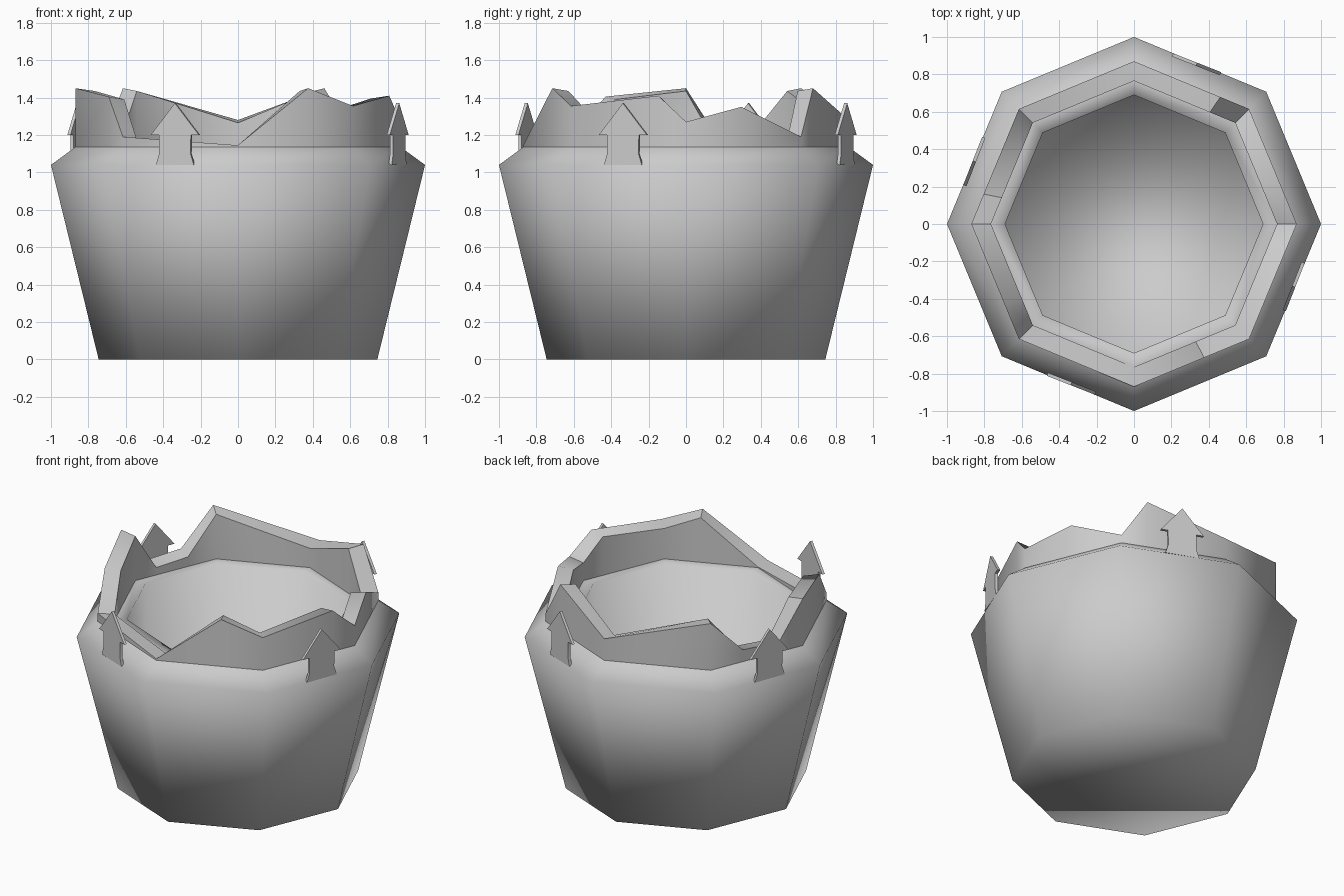
import bpy
import bmesh
from math import cos, sin, pi, radians, floor
from mathutils import Matrix, Vector

if "Cube" in bpy.data.objects:
    bpy.data.objects.remove(bpy.data.objects["Cube"], do_unlink=True)

SIDES = 8
RIM_R, INNER_R, MOUTH_R, RIM_Z = 0.87, 0.765, 0.69, 1.135

grey = bpy.data.materials.new("stone_grey")
grey.use_nodes = True
colour = (0.6, 0.6, 0.6, 1)
grey.diffuse_color = colour
grey.node_tree.nodes["Principled BSDF"].inputs["Base Color"].default_value = colour


def finish(bm, name, sharp=None):
    """Turn a bmesh into an object; sharp is the crease angle in degrees."""
    mesh = bpy.data.meshes.new(name)
    bm.to_mesh(mesh)
    bm.free()
    mesh.materials.append(grey)
    mesh.shade_smooth()
    if sharp is not None:
        mesh.set_sharp_from_angle(angle=radians(sharp))
    obj = bpy.data.objects.new(name, mesh)
    bpy.context.collection.objects.link(obj)


def bridge(bm, a, b):
    for i in range(len(a)):
        j = (i + 1) % len(a)
        bm.faces.new((a[i], a[j], b[j], b[i]))


def corner(n):
    return Vector((cos(2 * pi * n / SIDES), sin(2 * pi * n / SIDES), 0))


def shell(bm, profile):
    """Octagonal wall through the (radius, height) points."""
    rings = [[bm.verts.new(corner(n) * r + Vector((0, 0, z))) for n in range(SIDES)]
             for r, z in profile]
    for a, b in zip(rings, rings[1:]):
        bridge(bm, a, b)
    return rings


# Pot: base, flared wall and shoulder outside; ledge, straight wall and floor inside
bm = bmesh.new()
outside = shell(bm, [(0.745, 0), (1, 1.04), (RIM_R, RIM_Z)])
bm.faces.new(outside[0][::-1])
inside = shell(bm, [(INNER_R, RIM_Z), (MOUTH_R, RIM_Z), (MOUTH_R, 0.1)])
bm.faces.new(inside[-1])
finish(bm, "pot_body")

# Broken collar: position along the octagon sides (corner + fraction), crest height
crest = [(0, 1.27), (0.48, 1.35), (1, 1.19), (1.25, 1.45), (2, 1.28), (3, 1.45),
         (3.35, 1.215), (3.74, 1.2), (4, 1.45), (4.7, 1.405), (5, 1.19),
         (6, 1.145), (6.61, 1.45), (7, 1.355), (7.76, 1.41)]

bm = bmesh.new()
loops = [[], [], [], []]
for t, z in crest:
    k = floor(t)
    p = corner(k).lerp(corner(k + 1), t - k)
    inner_z = max(z - 0.015, RIM_Z + 0.005)
    section = ((RIM_R, RIM_Z), (RIM_R, z), (INNER_R, inner_z), (INNER_R, RIM_Z))
    for loop, (r, h) in zip(loops, section):
        loop.append(bm.verts.new((p.x * r, p.y * r, h)))
for n in range(4):
    bridge(bm, loops[n], loops[(n + 1) % 4])
bmesh.ops.recalc_face_normals(bm, faces=bm.faces[:])
finish(bm, "broken_collar", 50)

# Four thin upright arrow plates, one on every second side
half = [(0.109, 1.04), (0.09, 1.1), (0.092, 1.2), (0.138, 1.2)]
outline = half + [(0, 1.37)] + [(-w, z) for w, z in reversed(half)]
for n in range(4):
    bm = bmesh.new()
    face = bm.faces.new([bm.verts.new((0.908, w, z)) for w, z in outline])
    moved = bmesh.ops.extrude_face_region(bm, geom=[face])["geom"]
    bmesh.ops.translate(bm, vec=(0.018, 0, 0),
                        verts=[v for v in moved if isinstance(v, bmesh.types.BMVert)])
    bmesh.ops.recalc_face_normals(bm, faces=bm.faces[:])
    turn = Matrix.Rotation(radians(68.6 + 90 * n), 3, "Z")
    bmesh.ops.rotate(bm, cent=(0, 0, 0), matrix=turn, verts=bm.verts[:])
    finish(bm, f"arrow_plate_{n + 1}", 30)
